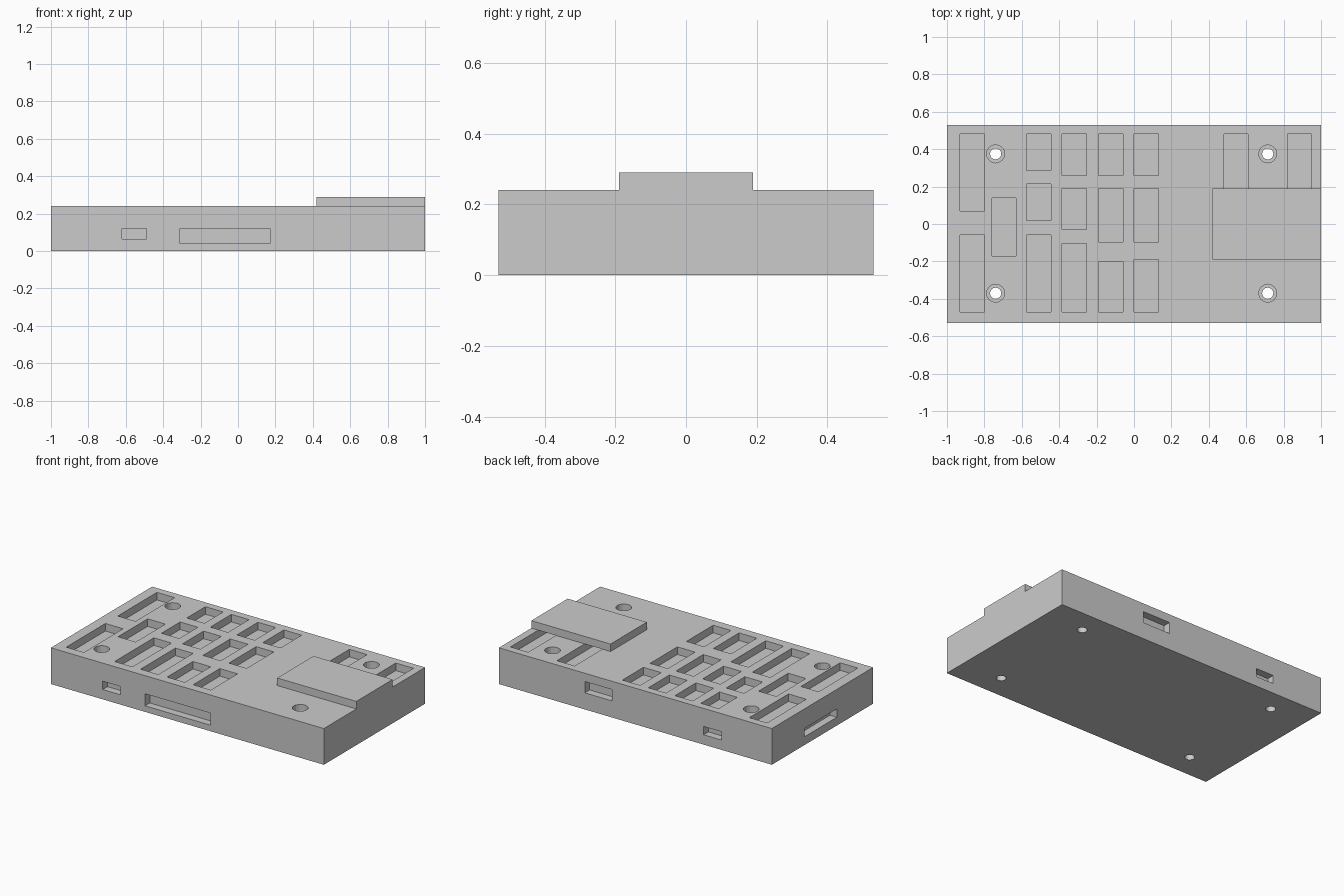
import bpy, bmesh, math
from mathutils import Vector

if "Cube" in bpy.data.objects:
    bpy.data.objects.remove(bpy.data.objects["Cube"])

# one grey for everything
grey = bpy.data.materials.new("light grey")
grey.use_nodes = True
colour = (0.6, 0.6, 0.6, 1)
grey.diffuse_color = colour
grey.node_tree.nodes["Principled BSDF"].inputs["Base Color"].default_value = colour

HALF_Y, TOP, DEPTH, OVER = 0.53, 0.24, 0.05, 0.02


def add_box(bm, x, y, z):
    corners = bmesh.ops.create_cube(bm, size=1)["verts"]
    for v in corners:
        v.co = Vector([lo + (c + 0.5) * (hi - lo) for c, (lo, hi) in zip(v.co, (x, y, z))])


def add_stepped_pin(bm, cx, cy, profile, sides=16):
    rings = []
    for r, z in profile:
        angles = [2 * math.pi * i / sides for i in range(sides)]
        rings.append([bm.verts.new((cx + r * math.cos(a), cy + r * math.sin(a), z)) for a in angles])
    bm.faces.new(rings[0][::-1])
    bm.faces.new(rings[-1])
    for low, high in zip(rings, rings[1:]):
        for i in range(sides):
            j = (i + 1) % sides
            bm.faces.new((low[i], low[j], high[j], high[i]))


def make_object(name, bm):
    mesh = bpy.data.meshes.new(name)
    bmesh.ops.recalc_face_normals(bm, faces=bm.faces)
    bm.to_mesh(mesh)
    bm.free()
    mesh.materials.append(grey)
    obj = bpy.data.objects.new(name, mesh)
    bpy.context.collection.objects.link(obj)
    return obj


# main slab
bm = bmesh.new()
add_box(bm, (-1, 1), (-HALF_Y, HALF_Y), (0, TOP))
body = make_object("case_body", bm)

# pockets in the top: left edge of each column, then its y ranges
columns = {
    -0.93: [(0.07, 0.48), (-0.47, -0.06)],
    -0.76: [(-0.17, 0.14)],
    -0.575: [(0.285, 0.48), (0.02, 0.215), (-0.47, -0.06)],
    -0.385: [(0.26, 0.48), (-0.03, 0.19), (-0.47, -0.105)],
    -0.19: [(0.26, 0.48), (-0.095, 0.19), (-0.47, -0.2)],
    0.0: [(0.26, 0.48), (-0.095, 0.19), (-0.47, -0.19)],
    0.48: [(0.07, 0.48)],
    0.82: [(0.07, 0.48)],
}
bm = bmesh.new()
for x, spans in columns.items():
    for span in spans:
        add_box(bm, (x, x + 0.13), span, (TOP - DEPTH, TOP + OVER))

# side slots: front, back and right end
front = (-HALF_Y - OVER, -HALF_Y + DEPTH)
back = (HALF_Y - DEPTH, HALF_Y + OVER)
add_box(bm, (-0.62, -0.49), front, (0.065, 0.12))
add_box(bm, (-0.31, 0.17), front, (0.04, 0.12))
add_box(bm, (0.17, 0.37), back, (0.11, 0.185))
add_box(bm, (-0.63, -0.5), back, (0.065, 0.12))
add_box(bm, (-1 - OVER, -1 + DEPTH), (-0.15, 0.19), (0.055, 0.11))

# counterbored screw holes
step = TOP - DEPTH
profile = [(0.03, -OVER), (0.03, step), (0.048, step), (0.048, TOP + OVER)]
for x in (-0.74, 0.715):
    for y in (-0.37, 0.375):
        add_stepped_pin(bm, x, y, profile)
cutter = make_object("recess_cutter", bm)
cutter.hide_render = True

cut = body.modifiers.new("recesses", "BOOLEAN")
cut.operation = "DIFFERENCE"
cut.solver = "EXACT"
cut.object = cutter
bpy.context.view_layer.objects.active = body
bpy.ops.object.modifier_apply(modifier=cut.name)
bpy.data.objects.remove(cutter)

# raised plate at the left end
bm = bmesh.new()
add_box(bm, (0.42, 1), (-0.19, 0.19), (TOP, 0.29))
make_object("raised_plate", bm)
